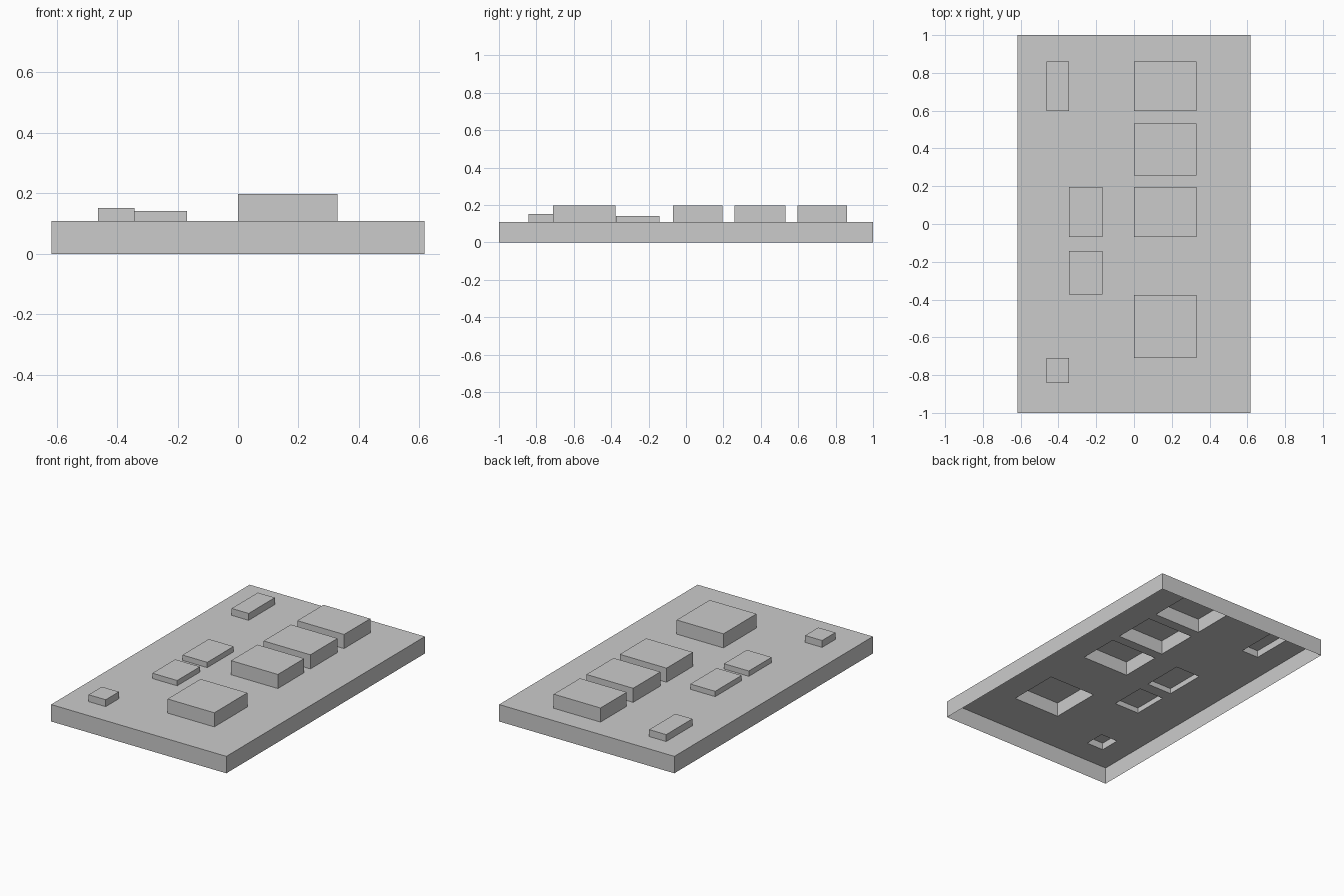
import bpy, bmesh
from mathutils import Matrix, Vector

if "Cube" in bpy.data.objects:
    bpy.data.objects.remove(bpy.data.objects["Cube"])

W, L, H = 0.618, 1.0, 0.108

# footprint columns: name, x range, top height, list of y ranges
COLUMNS = [
    ("large_block", 0.0, 0.33, 0.198,
     [(-0.71, -0.377), (-0.07, 0.196), (0.258, 0.532), (0.597, 0.861)]),
    ("flat_block", -0.343, -0.168, 0.142, [(-0.373, -0.143), (-0.07, 0.196)]),
    ("small_block", -0.463, -0.343, 0.152, [(-0.843, -0.71), (0.597, 0.861)]),
]


def open_box(bm, x0, x1, y0, y1, z0, z1):
    """Thin-walled box without a bottom."""
    m = (Matrix.Translation(((x0 + x1) / 2, (y0 + y1) / 2, (z0 + z1) / 2))
         @ Matrix.Diagonal((x1 - x0, y1 - y0, z1 - z0, 1)))
    bmesh.ops.create_cube(bm, size=1, matrix=m)
    bm.normal_update()
    bottom = [f for f in bm.faces if f.normal.z < -0.5]
    bmesh.ops.delete(bm, geom=bottom, context='FACES')


def add_object(name, bm):
    mesh = bpy.data.meshes.new(name)
    bm.to_mesh(mesh)
    bm.free()
    obj = bpy.data.objects.new(name, mesh)
    bpy.context.collection.objects.link(obj)


# base tray: open underneath, with an opening below every block
base = bmesh.new()
open_box(base, -W, W, -L, L, 0, H)


def cut_top(axis, value):
    top = [f for f in base.faces if f.normal.z > 0.5]
    geom = top + list({e for f in top for e in f.edges}) + list({v for f in top for v in f.verts})
    co, no = Vector((0, 0, 0)), Vector((0, 0, 0))
    co[axis], no[axis] = value, 1
    bmesh.ops.bisect_plane(base, geom=geom, dist=1e-5, plane_co=co, plane_no=no)
    base.normal_update()


for x in sorted({x for c in COLUMNS for x in c[1:3]}):
    cut_top(0, x)
for y in sorted({y for c in COLUMNS for r in c[4] for y in r}):
    cut_top(1, y)


def under_block(face):
    c = face.calc_center_median()
    return face.normal.z > 0.5 and any(
        x0 < c.x < x1 and y0 < c.y < y1
        for _, x0, x1, _, rows in COLUMNS for y0, y1 in rows)


bmesh.ops.delete(base, geom=[f for f in base.faces if under_block(f)], context='FACES')
# merge the leftover coplanar strips
bmesh.ops.dissolve_limit(base, angle_limit=0.01, verts=base.verts[:], edges=base.edges[:])
bmesh.ops.triangulate(base, faces=[f for f in base.faces if len(f.verts) > 4])
add_object("base_tray", base)

# raised hollow blocks
for name, x0, x1, top, rows in COLUMNS:
    for i, (y0, y1) in enumerate(rows, 1):
        bm = bmesh.new()
        open_box(bm, x0, x1, y0, y1, H, top)
        add_object(f"{name}_{i}", bm)
